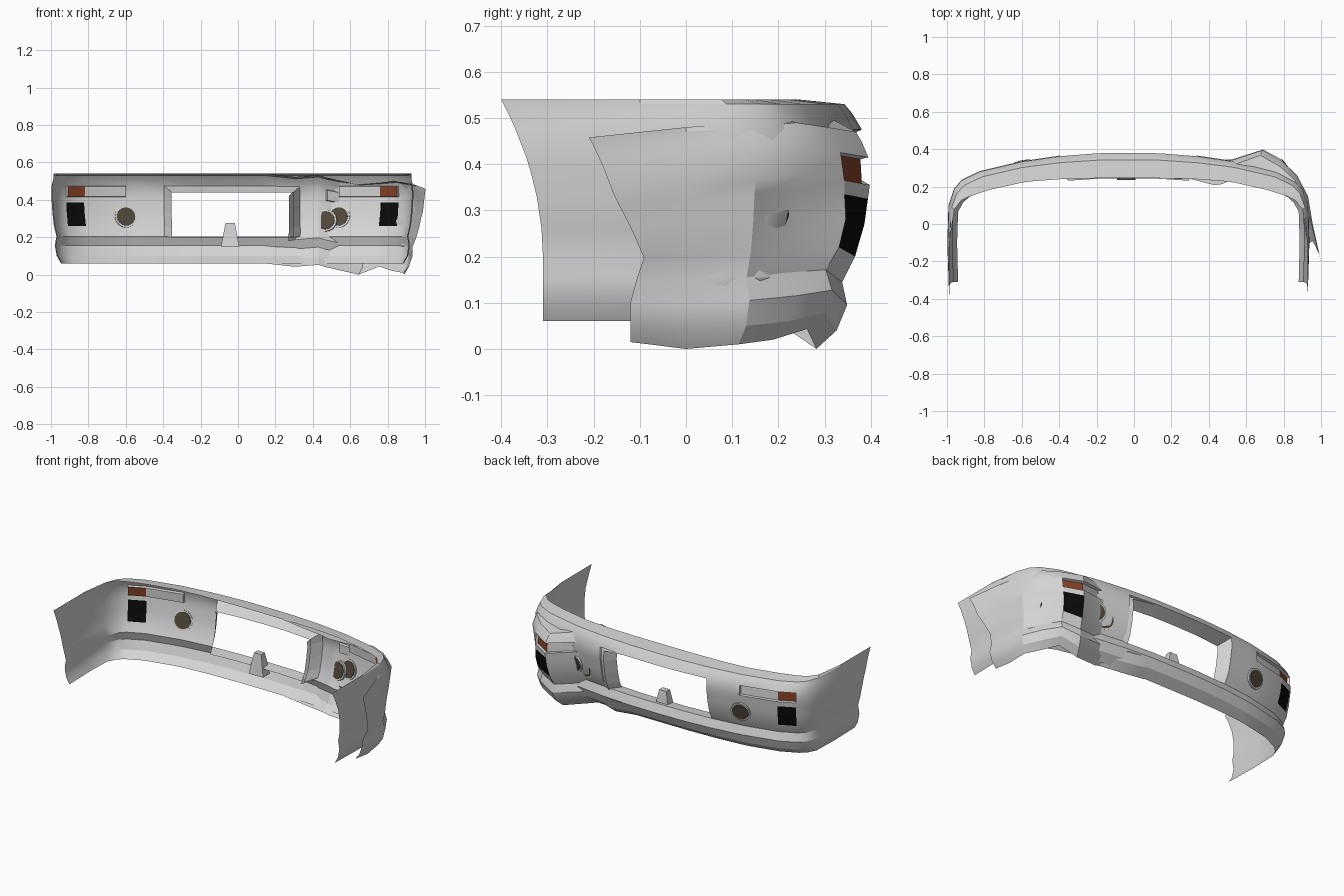
import bpy, bmesh, math
from mathutils import Vector, Matrix

if "Cube" in bpy.data.objects:
    bpy.data.objects.remove(bpy.data.objects["Cube"])

CX = -0.03  # symmetry line of the undamaged bumper


def mat(name, col):
    m = bpy.data.materials.new(name)
    m.diffuse_color = (*col, 1)
    m.use_nodes = True
    m.node_tree.nodes["Principled BSDF"].inputs["Base Color"].default_value = m.diffuse_color
    return m


GREY = mat("bumper_grey", (0.66, 0.66, 0.66))
ORANGE = mat("indicator_orange", (0.22, 0.05, 0.018))
BLACK = mat("vent_black", (0.003, 0.003, 0.003))
LENS = mat("lens_brown", (0.08, 0.065, 0.042))

# Half plan from centre to wing end: outermost and innermost curves
OUTER = [(0, .385), (.17, .382), (.365, .366), (.52, .343), (.57, .336), (.795, .283),
         (.89, .238), (.932, .19), (.962, .10), (.968, -.1), (.96, -.31)]
INNER = [(0, .245), (.17, .245), (.36, .24), (.52, .228), (.57, .221), (.745, .182),
         (.845, .135), (.88, .105), (.905, .06), (.91, -.1), (.905, -.31)]
# Flange fade along the wings
FLANGE = [0, 0, 0, 0, 0, 0, .12, .25, .45, .8, .95]
# Section levels: height, blend from inner to outer curve
LEVELS = [(.54, 0), (.53, .7), (.51, .82), (.475, .97), (.415, 1), (.385, .96), (.33, .9),
          (.26, .76), (.205, .53), (.155, .68), (.10, .5), (.06, .1)]
# Crash displacement per station
DENT = [(0, 0, 0), (0, -.004, 0), (-.025, 0, -.018), (-.06, -.02, -.008), (-.07, -.008, -.02),
        (-.075, .115, -.06), (-.065, .1, -.05), (-.03, .075, -.04), (0, .05, -.05),
        (.02, .1, -.06), (.07, .19, -.07)]
END = len(OUTER) - 1


def point(l, s, dent=False):
    """Surface point at level l, signed station s."""
    i = abs(s)
    z, f = LEVELS[l]
    if l == 0:
        f = FLANGE[i]
    elif l < 3:
        f = max(f, FLANGE[i])
    x = INNER[i][0] + (OUTER[i][0] - INNER[i][0]) * f
    y = INNER[i][1] + (OUTER[i][1] - INNER[i][1]) * f
    if i == END and z > .2:
        y -= .09 * ((z - .2) / .34) ** 2
    p = Vector((math.copysign(x, s) + CX, y, z))
    if dent:
        dx, dy, dz = DENT[i]
        low = max(0, 1 - z / .35)                   # 1 at the bottom
        mid = max(0, 1 - abs(z - .31) / .14)        # 1 at half height
        if dx > 0:
            dx *= z * 2
        if i == 5:
            dy -= .03 * low
        if i == 6:
            dy += .02 * mid + .02 * low
            dz += .04 * low
        if i == 7:
            dx -= .03 * mid
            dy -= .035 * mid
        if i == 8:
            dx -= .012 * mid
        if i == END:
            dy += .035 * max(0, 1 - abs(z - .27) / .1)
            dz += .03 * low - .012 * (z > .4)
        p += Vector((dx, dy, dz))
    return p


def finish(bm, name, mats, smooth=True):
    me = bpy.data.meshes.new(name)
    bm.to_mesh(me)
    bm.free()
    for m in mats:
        me.materials.append(m)
    ob = bpy.data.objects.new(name, me)
    bpy.context.collection.objects.link(ob)
    if smooth:
        bpy.ops.object.select_all(action='DESELECT')
        ob.select_set(True)
        bpy.context.view_layer.objects.active = ob
        bpy.ops.object.shade_smooth_by_angle(angle=math.radians(25))
    return ob


def shell(name, first, dent):
    """Bumper skin with grille opening, lamp strip, indicator and vent."""
    bm = bmesh.new()
    st = list(range(first, END + 1))
    grid = [[bm.verts.new(point(l, s, dent)) for s in st] for l in range(len(LEVELS))]
    strips = {-1: [], 1: []}
    for l in range(len(LEVELS) - 1):
        for k in range(len(st) - 1):
            a, b = st[k], st[k + 1]
            near = min(abs(a), abs(b))
            if near < 2 and 3 <= l <= 7:      # grille opening
                continue
            f = bm.faces.new((grid[l][k], grid[l][k + 1], grid[l + 1][k + 1], grid[l + 1][k]))
            if near == 5 and l == 3:
                f.material_index = 1
            if near == 5 and 5 <= l <= 6:
                f.material_index = 2
            if l == 3 and near in (4, 5):
                strips[1 if b > 0 else -1].append(f)
    bm.normal_update()
    for fs in strips.values():
        if fs:
            bmesh.ops.inset_region(bm, faces=fs, thickness=.003, depth=-.016,
                                   use_even_offset=True)
    # walls around the indicator stay body coloured
    keep = {f for fs in strips.values() for f in fs}
    for f in bm.faces:
        if f.material_index == 1 and f not in keep:
            f.material_index = 0
    return finish(bm, name, [GREY, ORANGE, BLACK])


def rim(name, route, dent, closed):
    """Inward wall around the grille opening."""
    bm = bmesh.new()
    rows = []
    for l, s in route:
        p = point(l, s, dent)
        q = p.copy()
        q.y -= .075
        q.x = CX + (p.x - CX) * .89
        q.z += -.035 if l == 3 else -.008
        rows.append((bm.verts.new(p), bm.verts.new(q)))
    n = len(rows)
    for k in range(n if closed else n - 1):
        a, b = rows[k], rows[(k + 1) % n]
        bm.faces.new((a[0], b[0], b[1], a[1]))
    finish(bm, name, [GREY], False)


def fog_lamp(name, side, dent):
    """Round lens in a slim ring, through the skin."""
    s = 4 * side
    a, b = point(6, s, dent), point(7, s, dent)
    c = a.lerp(b, .3)
    across = point(6, 5 * side, False) - point(6, 3 * side, False)
    n = across.cross(b - a).normalized()
    rot = n.to_track_quat('Z', 'Y').to_matrix().to_4x4()
    for part, r, d, m in (("ring", .06, .014, GREY), ("lens", .05, .02, LENS)):
        bm = bmesh.new()
        bmesh.ops.create_cone(bm, cap_ends=True, segments=16, radius1=r, radius2=r, depth=d,
                              matrix=Matrix.Translation(c) @ rot)
        finish(bm, name + "_" + part, [m])


# Whole bumper and the crumpled second skin on its right half
shell("bumper_skin", -END, False)
shell("crumpled_skin", 1, True)

# Grille opening walls
top = [(3, s) for s in range(-2, 3)]
side_r = [(l, 2) for l in range(4, 8)]
bottom = [(8, s) for s in range(2, -3, -1)]
side_l = [(l, -2) for l in range(7, 3, -1)]
rim("grille_rim", top + side_r + bottom + side_l, False, True)
rim("crumpled_grille_rim", [(l, 2) for l in range(3, 9)], True, False)

# Fog lamps
fog_lamp("fog_lamp_left", -1, False)
fog_lamp("fog_lamp_right", 1, False)
fog_lamp("fog_lamp_crumpled", 1, True)

# Small bracket in the opening
bm = bmesh.new()
bmesh.ops.create_cone(bm, cap_ends=True, segments=4, radius1=.07, radius2=.035, depth=.13,
                      matrix=Matrix.Translation((CX - .012, .27, .212))
                      @ Matrix.Diagonal((1, .7, 1, 1)) @ Matrix.Rotation(math.pi / 4, 4, 'Z'))
finish(bm, "centre_bracket", [GREY], False)
